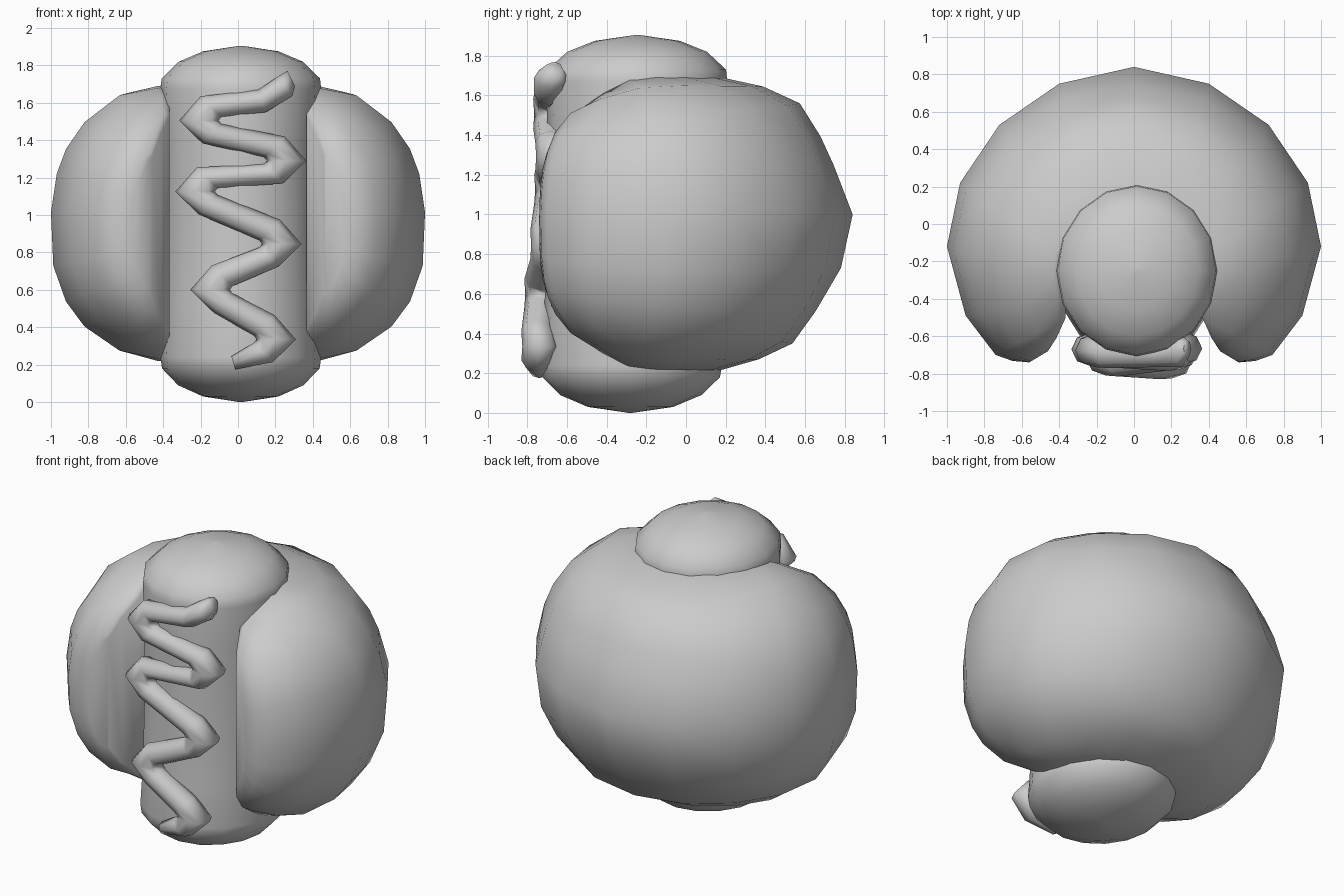
import bpy, bmesh, math
from mathutils import Vector

if "Cube" in bpy.data.objects:
    bpy.data.objects.remove(bpy.data.objects["Cube"])

grey = bpy.data.materials.new("plain grey")
grey.use_nodes = True
COLOUR = (0.6, 0.6, 0.6, 1)
grey.diffuse_color = COLOUR
grey.node_tree.nodes["Principled BSDF"].inputs["Base Color"].default_value = COLOUR


def loft(name, rings, smooth=80):
    """Bridge closed rings of points and cap both ends."""
    bm = bmesh.new()
    loops = [[bm.verts.new(p) for p in ring] for ring in rings]
    n = len(loops[0])
    for a, b in zip(loops, loops[1:]):
        for i in range(n):
            j = (i + 1) % n
            bm.faces.new((a[i], a[j], b[j], b[i]))
    bm.faces.new(loops[0])
    bm.faces.new(loops[-1])
    bmesh.ops.recalc_face_normals(bm, faces=bm.faces)
    mesh = bpy.data.meshes.new(name)
    bm.to_mesh(mesh)
    bm.free()
    mesh.materials.append(grey)
    ob = bpy.data.objects.new(name, mesh)
    bpy.context.collection.objects.link(ob)
    bpy.ops.object.select_all(action='DESELECT')
    ob.select_set(True)
    bpy.context.view_layer.objects.active = ob
    bpy.ops.object.shade_smooth_by_angle(angle=math.radians(smooth))
    return ob


# Sausage: upright rounded cylinder, (radius factor, height)
profile = [(0.02, 0), (0.47, 0.03), (0.78, 0.09), (0.98, 0.18), (1, 0.24),
           (0.97, 0.5), (0.96, 0.95), (0.97, 1.4),
           (1, 1.67), (0.985, 1.73), (0.77, 1.82), (0.47, 1.875), (0.02, 1.905)]
rings = []
for r, z in profile:
    cy = -0.28 + 0.035 * z / 1.9
    rings.append([(0.015 + 0.43 * r * math.cos(math.tau * k / 16),
                   cy + 0.457 * r * math.sin(math.tau * k / 16), z)
                  for k in range(16)])
loft("sausage", rings)

# Bun: a rounded section swept in a C around the sausage
# sections: (0 at inner wall .. 1 at outer wall, height from the middle)
side_section = [(0, -0.72), (0.08, -0.735), (0.41, -0.69), (0.71, -0.56), (0.87, -0.425),
                (0.98, -0.23), (1, 0.06), (0.95, 0.27), (0.87, 0.405), (0.71, 0.55),
                (0.41, 0.695), (0.08, 0.735), (0, 0.72)]
back_section = [(0, -0.745), (0.1, -0.74), (0.36, -0.685), (0.59, -0.605), (0.75, -0.44),
                (0.92, -0.225), (1, 0.045), (0.87, 0.295), (0.78, 0.44), (0.64, 0.605),
                (0.39, 0.69), (0.08, 0.74), (0, 0.745)]
# stations: inner x, y, outer x, y, height factor, share of the back section
half = [(0.20, 0.06, 0.40, 0.75, 1, 0.8), (0.33, -0.06, 0.72, 0.53, 1, 0.5),
        (0.38, -0.18, 0.93, 0.22, 1, 0.2), (0.38, -0.30, 1.0, -0.12, 0.985, 0),
        (0.365, -0.40, 0.90, -0.49, 0.90, 0), (0.365, -0.50, 0.74, -0.70, 0.80, 0),
        (0.415, -0.61, 0.65, -0.732, 0.66, 0), (0.46, -0.68, 0.56, -0.74, 0.50, 0)]
stations = [(-a, b, -c, d, h, m) for a, b, c, d, h, m in reversed(half)]
stations += [(0, 0.1, 0, 0.84, 1, 1)] + half
rings = []
for a, b, c, d, h, m in stations:
    inner, outer = Vector((a, b, 0.955)), Vector((c, d, 0.955))
    ring = []
    for s, t in zip(side_section, back_section):
        f, z = Vector(s).lerp(Vector(t), m)
        ring.append(inner.lerp(outer, f) + Vector((0, 0, z * h)))
    rings.append(ring)
loft("bun", rings)

# Sauce: zigzag tube down the front, each bend a blunt point with two shoulders
bends = [(-0.21, -0.675, 1.505), (0.26, -0.665, 1.29), (-0.23, -0.67, 1.125),
         (0.235, -0.69, 0.845), (-0.15, -0.72, 0.60), (0.205, -0.735, 0.335)]
# path entries: centre, half-width vector, half depth
path = [(Vector((0.285, -0.665, 1.73)), Vector((0.02, 0, -0.04)), 0.045),
        (Vector((0.255, -0.68, 1.69)), Vector((0.035, 0, -0.055)), 0.085),
        (Vector((0.13, -0.69, 1.61)), Vector((0.02, 0, -0.06)), 0.075)]
for x, y, z in bends:
    s = math.copysign(1, x)
    path += [(Vector((x - 0.065 * s, y - 0.015, z + 0.075)),
              Vector((0.055, 0, 0.055 * s)), 0.08),
             (Vector((x, y, z)), Vector((0.105, 0, 0)), 0.09),
             (Vector((x - 0.07 * s, y - 0.015, z - 0.07)),
              Vector((0.05, 0, -0.052 * s)), 0.08)]
path.append((Vector((-0.025, -0.74, 0.21)), Vector((0.01, 0, -0.035)), 0.045))
loft("sauce_zigzag", [[c + w * math.cos(math.tau * k / 8)
                       + Vector((0, depth * math.sin(math.tau * k / 8), 0))
                       for k in range(8)] for c, w, depth in path])
